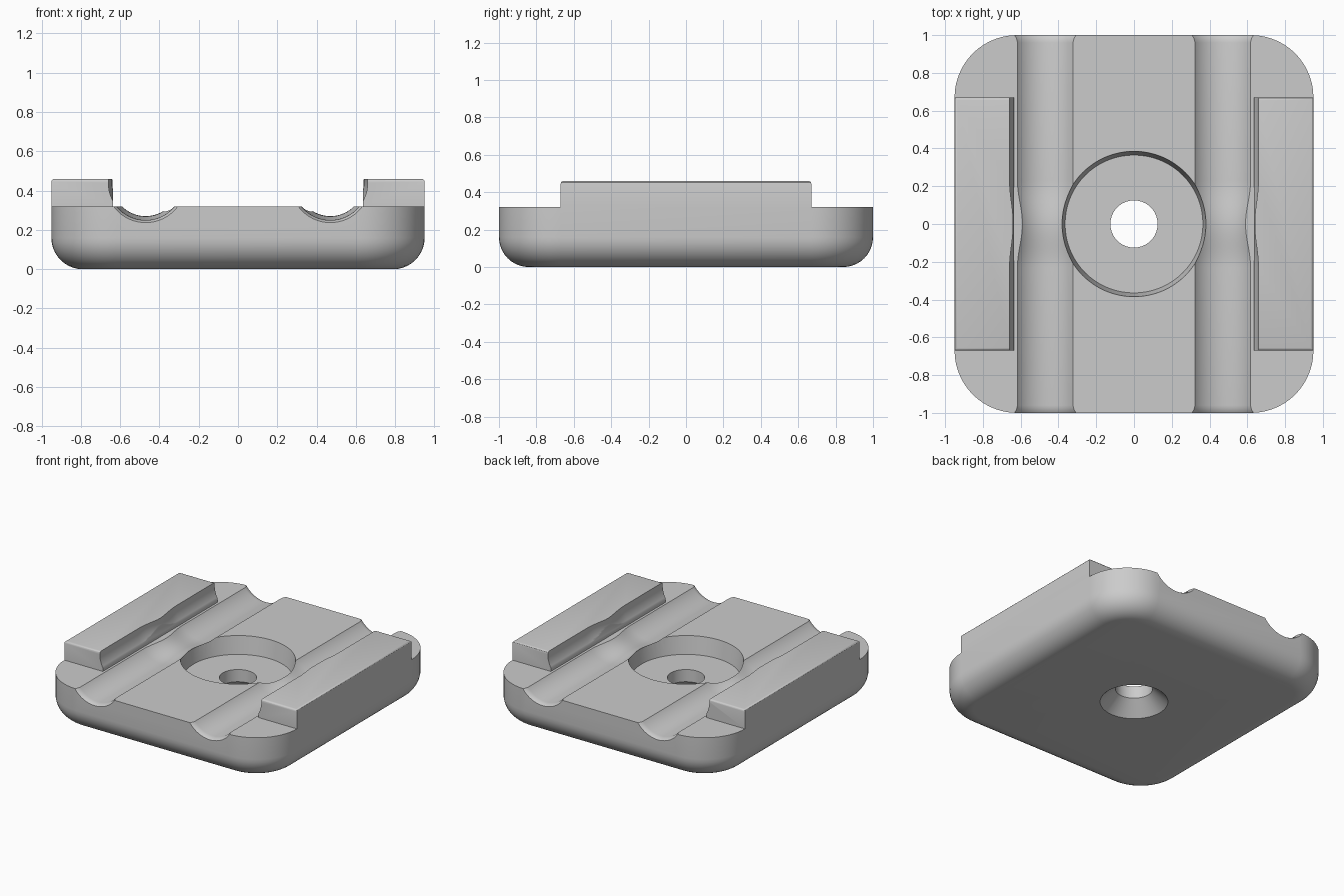
import bpy, bmesh, math
from mathutils import Matrix

if "Cube" in bpy.data.objects:
    bpy.data.objects.remove(bpy.data.objects["Cube"])

grey = bpy.data.materials.new("light grey")
grey.diffuse_color = (0.6, 0.6, 0.6, 1)
grey.use_nodes = True
grey.node_tree.nodes["Principled BSDF"].inputs["Base Color"].default_value = grey.diffuse_color


def make(name, bm):
    bmesh.ops.recalc_face_normals(bm, faces=bm.faces[:])
    me = bpy.data.meshes.new(name)
    bm.to_mesh(me)
    bm.free()
    ob = bpy.data.objects.new(name, me)
    bpy.context.collection.objects.link(ob)
    me.materials.append(grey)
    return ob


def loft(bm, rings):
    """Skin a stack of equal-length point loops and cap both ends."""
    loops = [[bm.verts.new(p) for p in ring] for ring in rings]
    n = len(loops[0])
    for a, b in zip(loops, loops[1:]):
        for i in range(n):
            j = (i + 1) % n
            bm.faces.new((a[i], a[j], b[j], b[i]))
    bm.faces.new(loops[0][::-1])
    bm.faces.new(loops[-1])


def lathe(name, profile, matrix, steps=64):
    """Solid of revolution from (radius, height) pairs."""
    bm = bmesh.new()
    loft(bm, [[(r * math.cos(2 * math.pi * k / steps),
                r * math.sin(2 * math.pi * k / steps), h) for k in range(steps)]
              for r, h in profile])
    bm.transform(matrix)
    ob = make(name, bm)
    ob.hide_render = True
    return ob


def rounded_rect(hx, hy, r, z, steps=14):
    pts = []
    for q, (sx, sy) in enumerate([(1, 1), (-1, 1), (-1, -1), (1, -1)]):
        for k in range(steps + 1):
            a = math.pi / 2 * (q + k / steps)
            pts.append((sx * (hx - r) + r * math.cos(a),
                        sy * (hy - r) + r * math.sin(a), z))
    return pts


# Base plate with rounded corners and a filleted underside
FILLET, TOP = 0.16, 0.32
rings = []
for k in range(11):
    a = math.pi / 2 * k / 10
    d = FILLET * (1 - math.sin(a))
    rings.append(rounded_rect(0.95 - d, 1 - d, 0.33 - d, FILLET * (1 - math.cos(a))))
rings.append(rounded_rect(0.95, 1, 0.33, TOP))
bm = bmesh.new()
loft(bm, rings)
plate = make("base_plate", bm)


# Raised side rails with softened top edges
def rail(name, side):
    bm = bmesh.new()
    bmesh.ops.create_cube(bm, size=1, matrix=Matrix.Translation((side * 0.7925, 0, 0.39))
                          @ Matrix.Diagonal((0.315, 1.34, 0.14, 1)))
    top = [e for e in bm.edges if all(v.co.z > 0.4 for v in e.verts)]
    bmesh.ops.bevel(bm, geom=top, offset=0.015, segments=3, profile=0.5, affect='EDGES')
    return make(name, bm)


rails = [(rail("left_rail", -1), -1), (rail("right_rail", 1), 1)]

# Groove cutters: waisted in the middle, flared at both ends
half = [(0.17 + 0.01 * (1 - math.cos(math.pi * k / 8)), 0.23 * k / 8) for k in range(9)]
half += [(0.19, 0.96), (0.192, 0.975), (0.197, 0.99), (0.203, 1.0), (0.21, 1.02)]
groove = [(r, -h) for r, h in half[:0:-1]] + half
cutters = {}
for side in (-1, 1):
    cutters[side] = lathe("groove_cutter", groove, Matrix.Translation((side * 0.47, 0, 0.44))
                          @ Matrix.Rotation(math.pi / 2, 4, 'X'), 96)

# Round pocket, through hole and countersink underneath
bore = lathe("bore_cutter", [(0.278, -0.05), (0.125, 0.10), (0.125, 0.19),
                             (0.365, 0.19), (0.385, 0.32), (0.395, 0.385)],
             Matrix.Identity(4))


def cut(ob, tools):
    bpy.ops.object.select_all(action='DESELECT')
    ob.select_set(True)
    bpy.context.view_layer.objects.active = ob
    for t in tools:
        m = ob.modifiers.new("cut", 'BOOLEAN')
        m.operation, m.solver, m.object = 'DIFFERENCE', 'EXACT', t
        bpy.ops.object.modifier_apply(modifier=m.name)
    bpy.ops.object.shade_smooth_by_angle(angle=math.radians(30))


cut(plate, [cutters[-1], cutters[1], bore])
for ob, side in rails:
    cut(ob, [cutters[side]])
for t in (*cutters.values(), bore):
    bpy.data.objects.remove(t, do_unlink=True)
